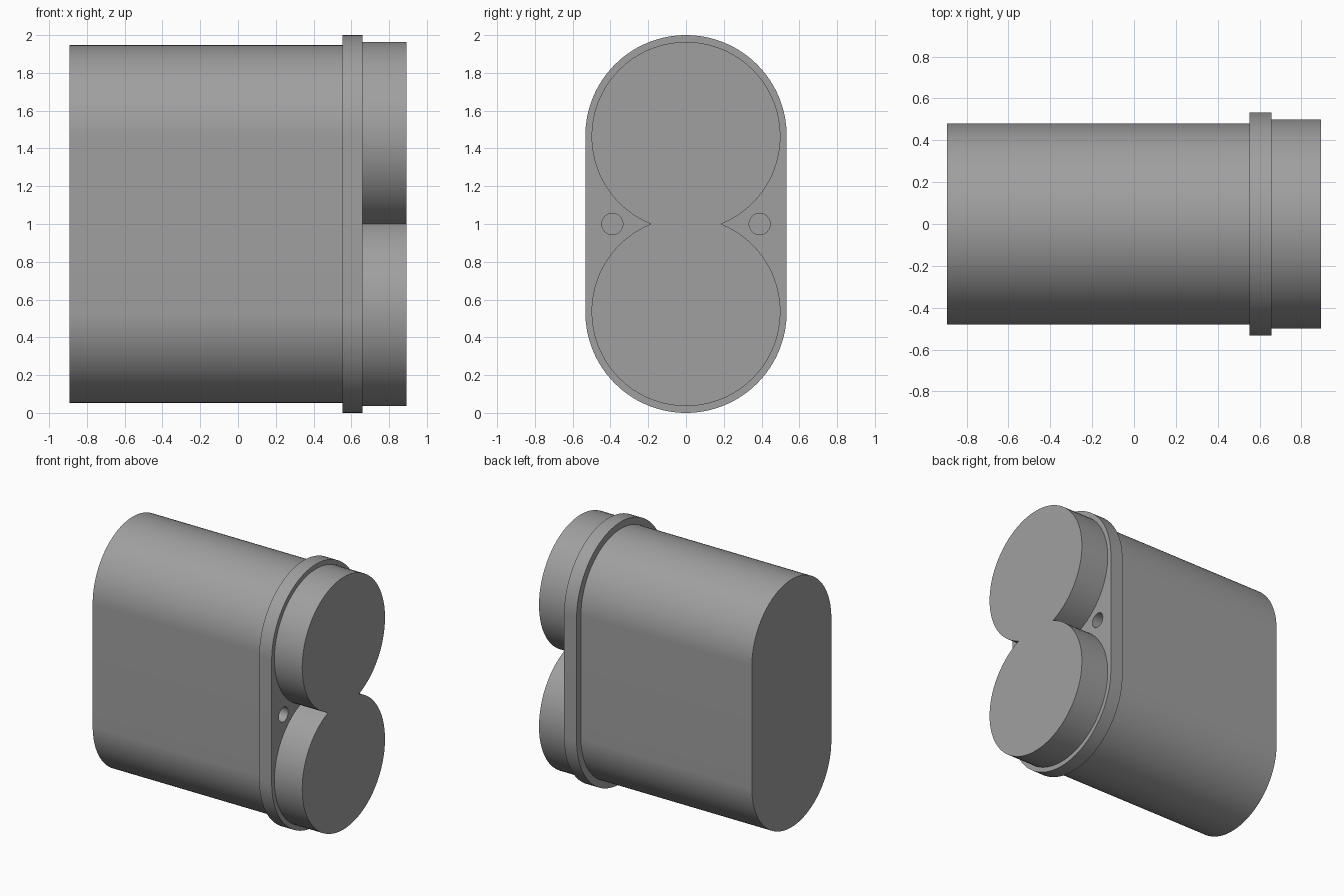
import bpy, bmesh
from math import sin, cos, pi, asin, radians

if "Cube" in bpy.data.objects:
    bpy.data.objects.remove(bpy.data.objects["Cube"])

MID_Z = 1.0
SEG = 64

grey = bpy.data.materials.new("dark_grey")
grey.diffuse_color = (0.35, 0.35, 0.35, 1)
grey.use_nodes = True
grey.node_tree.nodes["Principled BSDF"].inputs["Base Color"].default_value = grey.diffuse_color


def two_arcs(radius, offset, dip=0.0):
    """Closed (y, z) outline of an upper arc and its half-turn copy; dip extends each arc past a half circle."""
    arc = [(radius * cos(a), offset + radius * sin(a))
           for a in (-dip + (pi + 2 * dip) * i / SEG for i in range(SEG + 1))]
    if dip:                                   # neighbouring arcs share their meeting point
        arc.pop()
    return [(y, MID_Z + z) for y, z in arc + [(-y, -z) for y, z in arc]]


def loft(name, sections):
    """Skin a list of (x, outline) sections and cap both ends."""
    bm = bmesh.new()
    rings = [[bm.verts.new((x, y, z)) for y, z in outline] for x, outline in sections]
    n = len(rings[0])
    for a, b in zip(rings, rings[1:]):
        for i in range(n):
            j = (i + 1) % n
            bm.faces.new((a[i], a[j], b[j], b[i]))
    bm.faces.new(rings[0][::-1])
    bm.faces.new(rings[-1])
    bmesh.ops.recalc_face_normals(bm, faces=bm.faces)
    mesh = bpy.data.meshes.new(name)
    bm.to_mesh(mesh)
    bm.free()
    mesh.materials.append(grey)
    obj = bpy.data.objects.new(name, mesh)
    bpy.context.collection.objects.link(obj)
    return obj


def activate(obj):
    bpy.ops.object.select_all(action='DESELECT')
    obj.select_set(True)
    bpy.context.view_layer.objects.active = obj


# Rounded housing stepping out to the flange
slim = two_arcs(0.48, 0.467)
wide = two_arcs(0.533, 0.467)
housing = loft("flanged_housing", [(-0.893, slim), (0.552, slim), (0.552, wide), (0.658, wide)])

# Twin round front, sunk slightly into the flange
lobes = two_arcs(0.5, 0.464, asin(0.464 / 0.5))
front = loft("twin_round_front", [(0.61, lobes), (0.893, lobes)])

# Blind screw holes either side of the waist
for side in (-1, 1):
    bpy.ops.mesh.primitive_cylinder_add(vertices=32, radius=0.056, depth=0.4,
                                        location=(0.658, side * 0.39, MID_Z),
                                        rotation=(0, pi / 2, 0))
    cutter = bpy.context.object
    cutter.name = "screw_hole_cutter"
    cutter.hide_render = True
    cutter.data.materials.append(grey)
    cut = housing.modifiers.new("screw_hole", 'BOOLEAN')
    cut.operation, cut.solver, cut.object = 'DIFFERENCE', 'EXACT', cutter
    activate(housing)
    bpy.ops.object.modifier_apply(modifier=cut.name)
    bpy.data.objects.remove(cutter)

for part in (housing, front):
    activate(part)
    bpy.ops.object.shade_smooth_by_angle(angle=radians(30))
